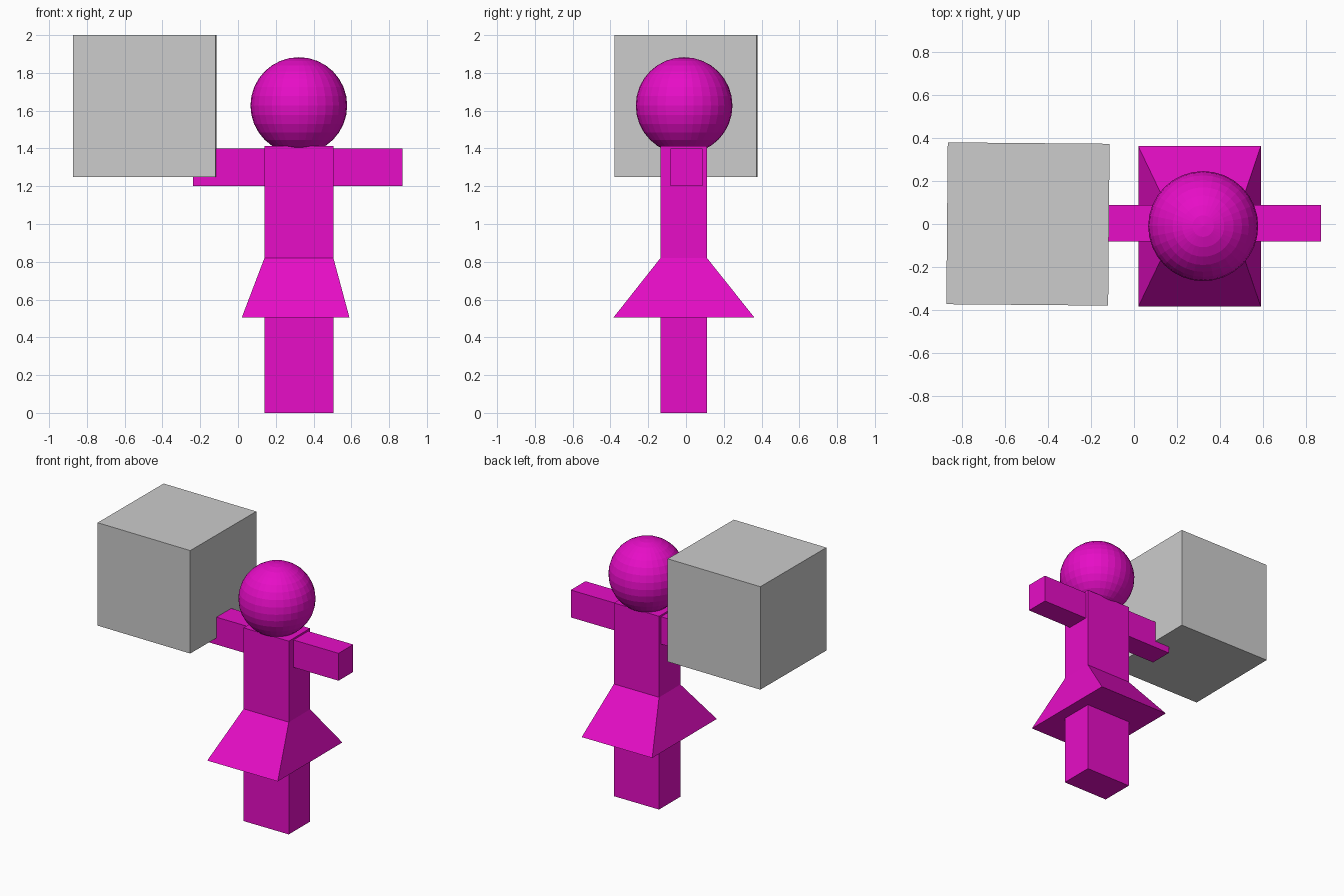
import bpy, math

if "Cube" in bpy.data.objects:
    bpy.data.objects.remove(bpy.data.objects["Cube"])


def material(name, rgb):
    m = bpy.data.materials.new(name)
    m.diffuse_color = (*rgb, 1.0)
    m.use_nodes = True
    m.node_tree.nodes["Principled BSDF"].inputs["Base Color"].default_value = m.diffuse_color
    return m


magenta = material("magenta", (0.80, 0.004, 0.57))
grey = material("grey", (0.604, 0.604, 0.604))


def finish(name, mat):
    ob = bpy.context.object
    ob.name = name
    ob.data.materials.append(mat)
    return ob


def box(name, mat, x, y, z, turn=0.0):
    """Box from its (min, max) range on each axis."""
    bpy.ops.mesh.primitive_cube_add(
        size=1, location=[(a + b) / 2 for a, b in (x, y, z)], rotation=(0, 0, turn))
    ob = finish(name, mat)
    ob.scale = [b - a for a, b in (x, y, z)]
    return ob


BODY_X, BODY_Y = (0.14, 0.505), (-0.135, 0.111)
HEM_X, HEM_Y = (0.02, 0.59), (-0.384, 0.362)
HEM_Z, WAIST_Z = 0.505, 0.82

# Torso and legs
box("torso", magenta, BODY_X, BODY_Y, (WAIST_Z, 1.412))
box("legs", magenta, BODY_X, BODY_Y, (0.0, HEM_Z))

# Skirt: box flared from the waist to the hem
skirt = box("skirt", magenta, HEM_X, HEM_Y, (HEM_Z, WAIST_Z))
skirt.location = (0, 0, 0)
skirt.scale = (1, 1, 1)
for v in skirt.data.vertices:
    top = v.co.z > 0
    xs, ys = (BODY_X, BODY_Y) if top else (HEM_X, HEM_Y)
    v.co = (xs[v.co.x > 0], ys[v.co.y > 0], WAIST_Z if top else HEM_Z)

# Outstretched arms, one hand reaching into the block
for name, x in (("left_arm", (BODY_X[1], 0.87)), ("right_arm", (-0.238, BODY_X[0]))):
    box(name, magenta, x, (-0.081, 0.088), (1.20, 1.40))

# Head
bpy.ops.mesh.primitive_uv_sphere_add(segments=32, ring_count=16, radius=0.256,
                                     location=(0.322, -0.01, 1.627))
finish("head", magenta)

# Held block, turned very slightly
box("block", grey, (-0.87, -0.117), (-0.3765, 0.3765), (1.248, 2.0), math.radians(-0.5))
